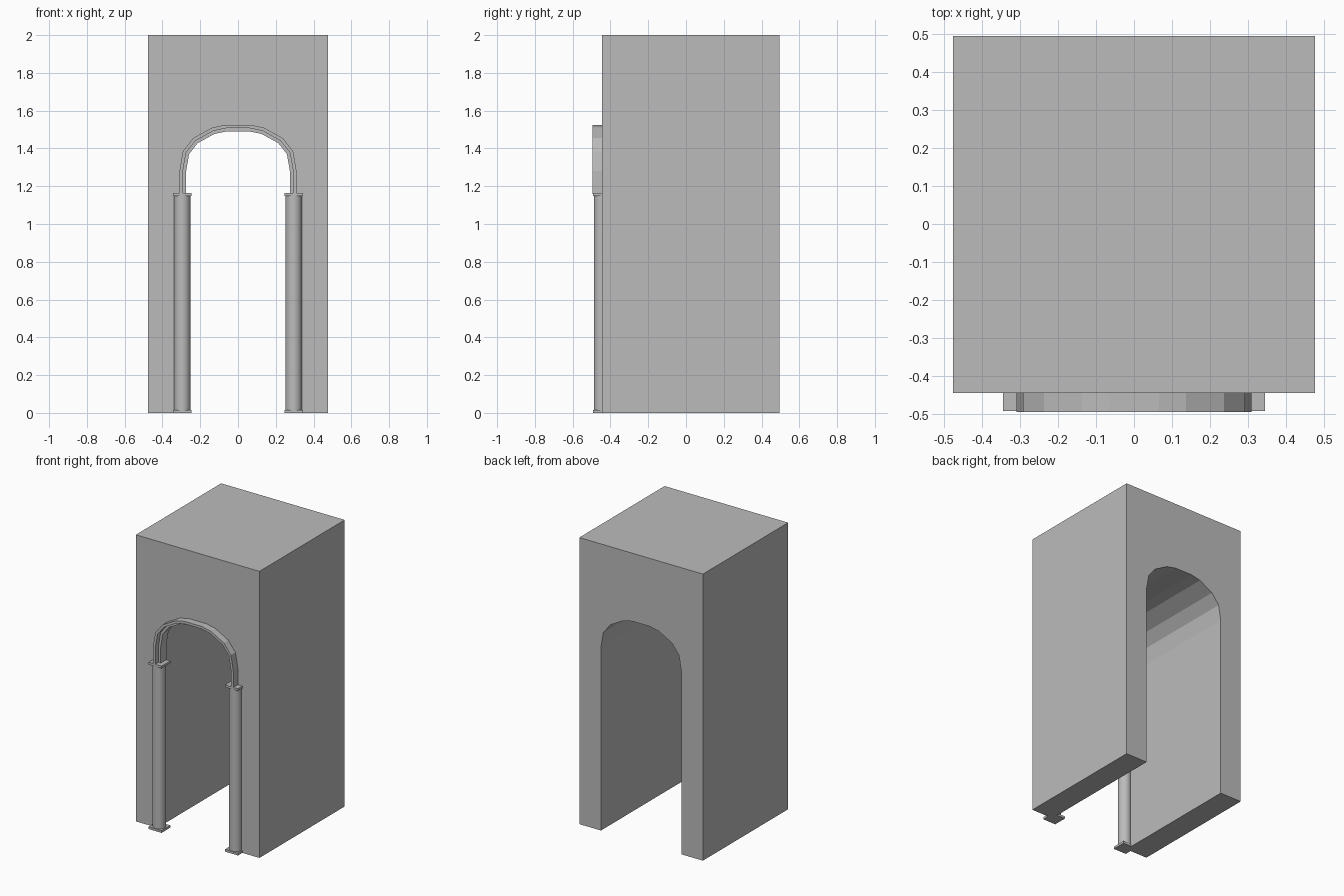
import bpy, bmesh, math
from mathutils import Vector

if "Cube" in bpy.data.objects:
    bpy.data.objects.remove(bpy.data.objects["Cube"])

stone = bpy.data.materials.new("grey stone")
stone.use_nodes = True
colour = (0.5, 0.5, 0.5, 1)
stone.diffuse_color = colour
stone.node_tree.nodes["Principled BSDF"].inputs["Base Color"].default_value = colour

FRONT, BACK = -0.445, 0.495
SPRING = 1.16
# Right half of the arch, from springing to crown
HALF = [(0.31, SPRING), (0.31, 1.28), (0.292, 1.385), (0.237, 1.455), (0.137, 1.51), (0.066, 1.525)]


def mirrored(points):
    return points + [(-x, z) for x, z in reversed(points)]


def inset(points, distance):
    """Offset the arch line inward with mitred corners."""
    line = [Vector(p) for p in mirrored(points)]
    result = []
    for i, p in enumerate(line):
        sides = [line[j + 1] - line[j] for j in (i - 1, i) if 0 <= j < len(line) - 1]
        normals = [Vector((-d.y, d.x)).normalized() for d in sides]
        mean = sum(normals, Vector((0, 0))).normalized()
        result.append(tuple(p + mean * distance / mean.dot(normals[0])))
    return result


def extrude_outline(name, outline, y0, y1):
    """Make a solid by extruding an xz outline along y."""
    bm = bmesh.new()
    face = bm.faces.new([bm.verts.new((x, y0, z)) for x, z in outline])
    top = bmesh.ops.extrude_face_region(bm, geom=[face])["geom"]
    moved = [v for v in top if isinstance(v, bmesh.types.BMVert)]
    bmesh.ops.translate(bm, verts=moved, vec=(0, y1 - y0, 0))
    bmesh.ops.recalc_face_normals(bm, faces=bm.faces)
    mesh = bpy.data.meshes.new(name)
    bm.to_mesh(mesh)
    bm.free()
    mesh.materials.append(stone)
    obj = bpy.data.objects.new(name, mesh)
    bpy.context.collection.objects.link(obj)
    return obj


def plate(name, x, z, height):
    bpy.ops.mesh.primitive_cube_add(size=1, location=(x, FRONT, z + height / 2))
    obj = bpy.context.object
    obj.name = name
    obj.scale = (0.1, 0.096, height)
    obj.data.materials.append(stone)


# Block with the passage running through it
doorway = [(0.31, 0)] + HALF
extrude_outline("passage_block", [(0.477, 2), (0.477, 0)] + mirrored(doorway) + [(-0.477, 0), (-0.477, 2)],
                FRONT, BACK)

# Stepped arch moulding: full-depth outer band, recessed inner band
for name, outer, inner, y0 in (("arch_outer_band", 0, 0.018, -0.495), ("arch_inner_band", 0.018, 0.035, -0.46)):
    outline = inset(HALF, outer) + inset(HALF, inner)[::-1]
    extrude_outline(name, outline, y0, -0.395)

# Columns with square bases and capitals
for side, x in (("left", 0.295), ("right", -0.295)):
    bpy.ops.mesh.primitive_cylinder_add(vertices=24, radius=0.043, depth=1.14, location=(x, FRONT, 0.58))
    column = bpy.context.object
    column.name = side + "_column"
    column.data.materials.append(stone)
    bpy.ops.object.shade_smooth_by_angle(angle=math.radians(40))
    plate(side + "_base", x, 0, 0.016)
    plate(side + "_capital", x, 1.148, 0.016)
